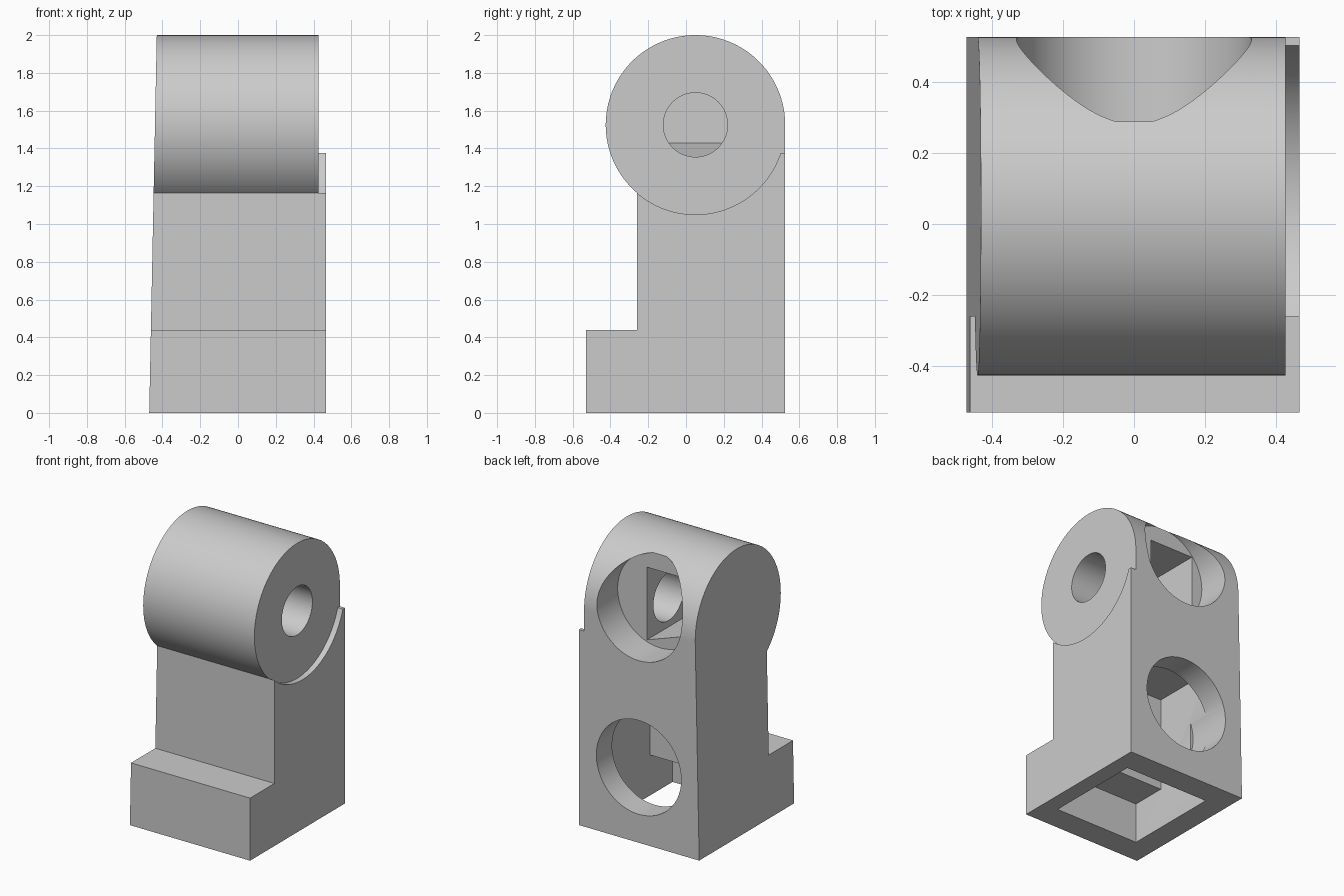
import bpy, bmesh
from math import sin, cos, acos, asin, pi

cube = bpy.data.objects.get("Cube")
if cube:
    bpy.data.objects.remove(cube, do_unlink=True)

GREY = (0.6, 0.6, 0.6, 1.0)
mat = bpy.data.materials.new("plain_grey")
mat.use_nodes = True
mat.diffuse_color = GREY
mat.node_tree.nodes["Principled BSDF"].inputs["Base Color"].default_value = GREY

HEAD_Y, HEAD_Z, HEAD_R = 0.05, 1.525, 0.475
BACK, FRONT, COLUMN = 0.525, -0.53, -0.26
LEFT, CHEEK = 0.465, 0.425


def arc(cy, cz, r, start, end, n):
    """Points on an arc, angles measured from the first axis."""
    steps = [start + (end - start) * i / n for i in range(n + 1)]
    return [(cy + r * cos(a), cz + r * sin(a)) for a in steps]


def circle(cy, cz, r, n=96):
    return arc(cy, cz, r, 0, 2 * pi, n)[:-1]


def prism(name, profile, axis, lo, hi):
    """Extrude a profile along x (points are y, z) or along y (points are x, z).
    The limits may be numbers or functions of z."""
    bm = bmesh.new()
    ends = []
    for limit in (lo, hi):
        ring = []
        for u, z in profile:
            d = limit(z) if callable(limit) else limit
            ring.append(bm.verts.new((d, u, z) if axis == "x" else (u, d, z)))
        ends.append(ring)
    n = len(profile)
    bm.faces.new(ends[0])
    bm.faces.new(ends[1])
    for i in range(n):
        j = (i + 1) % n
        bm.faces.new((ends[0][i], ends[0][j], ends[1][j], ends[1][i]))
    bmesh.ops.recalc_face_normals(bm, faces=bm.faces)
    mesh = bpy.data.meshes.new(name)
    bm.to_mesh(mesh)
    bm.free()
    mesh.materials.append(mat)
    ob = bpy.data.objects.new(name, mesh)
    bpy.context.collection.objects.link(ob)
    return ob


def carve(target, cutter):
    """Subtract the cutter for good and remove it."""
    cutter.hide_render = True
    mod = target.modifiers.new("carve", "BOOLEAN")
    mod.operation, mod.solver, mod.object = "DIFFERENCE", "EXACT", cutter
    bpy.context.view_layer.update()
    evaluated = target.evaluated_get(bpy.context.evaluated_depsgraph_get())
    mesh = bpy.data.meshes.new_from_object(evaluated)
    target.modifiers.clear()
    target.data = mesh
    bpy.data.objects.remove(cutter, do_unlink=True)


# Stepped foot, column and round head in one outline, with a leaning right side
front_angle = pi + acos((HEAD_Y - COLUMN) / HEAD_R)
foot = [(BACK, 0), (FRONT, 0), (FRONT, 0.44), (COLUMN, 0.44)]
foot.reverse()
outline = arc(HEAD_Y, HEAD_Z, HEAD_R, 0, front_angle, 110) + foot
body = prism("leg_body", outline, "x", lambda z: -0.47 + 0.02 * z, LEFT)

# Raised lip on the left: cut the outer layer back around the head
LIP_Z = 1.375
lip_angle = 2 * pi - asin((HEAD_Z - LIP_Z) / HEAD_R)
recess = arc(HEAD_Y, HEAD_Z, HEAD_R, front_angle, lip_angle, 60)
recess += [(0.8, LIP_Z), (0.8, 2.2), (-0.8, 2.2), (-0.8, recess[0][1])]
carve(body, prism("lip_cutter", recess, "x", CHEEK, 0.7))

# Hollow foot and column, open underneath
hollow = [(-0.35, -0.1), (0.35, -0.1), (0.35, 0.95), (-0.1, 0.95), (-0.1, 0.285), (-0.35, 0.285)]
carve(body, prism("hollow_cutter", hollow, "x", -0.31, 0.35))

# Round bores in the back
carve(body, prism("lower_bore_cutter", circle(0, 0.53, 0.33), "y", 0.2, 0.8))
carve(body, prism("upper_bore_cutter", circle(0, 1.61, 0.33), "y", 0.288, 0.8))

# Pocket with a sloping floor inside the head
pocket = [(0.1, 1.31), (0.1, 1.82), (-0.246, 1.82), (-0.246, 1.43)]
carve(body, prism("pocket_cutter", pocket, "y", -0.2, 0.32))

# Pin hole through the left cheek
carve(body, prism("pin_hole_cutter", circle(HEAD_Y, HEAD_Z, 0.17, 64), "x", 0.0, 0.7))

bpy.ops.object.select_all(action="DESELECT")
body.select_set(True)
bpy.context.view_layer.objects.active = body
bpy.ops.object.shade_smooth_by_angle(angle=0.5)
